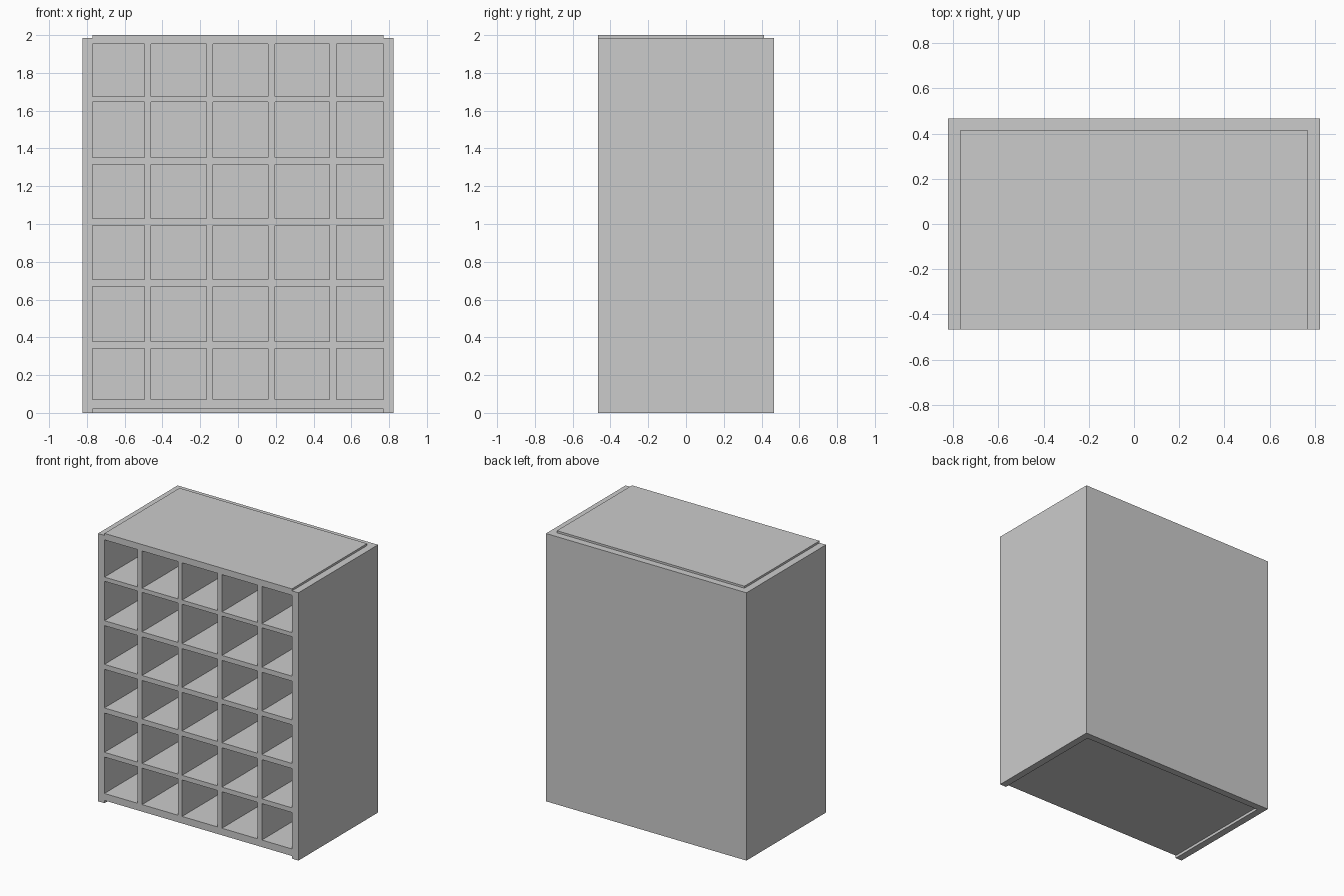
import bpy, bmesh

if "Cube" in bpy.data.objects:
    bpy.data.objects.remove(bpy.data.objects["Cube"])

FRONT, BACK = -0.466, 0.466     # overall depth
HALF_W, INNER_W = 0.822, 0.769  # outer and inner half widths
BACK_IN = 0.414                 # inner face of the back panel


def make_object(name, bm):
    bmesh.ops.recalc_face_normals(bm, faces=bm.faces)
    mesh = bpy.data.meshes.new(name)
    bm.to_mesh(mesh)
    bm.free()
    obj = bpy.data.objects.new(name, mesh)
    bpy.context.collection.objects.link(obj)
    return obj


def extrude_all(bm, vec):
    geom = bmesh.ops.extrude_face_region(bm, geom=bm.faces[:], use_keep_orig=True)
    verts = [g for g in geom["geom"] if isinstance(g, bmesh.types.BMVert)]
    bmesh.ops.translate(bm, verts=verts, vec=vec)


# Outer casing: U-shaped plan (two sides and the back), drawn up
bm = bmesh.new()
plan = [(-HALF_W, FRONT), (-INNER_W, FRONT), (-INNER_W, BACK_IN), (INNER_W, BACK_IN),
        (INNER_W, FRONT), (HALF_W, FRONT), (HALF_W, BACK), (-HALF_W, BACK)]
bm.faces.new([bm.verts.new((x, y, 0)) for x, y in plan])
extrude_all(bm, (0, 0, 1.985))
make_object("outer_casing", bm)

# Pigeonhole rack: top, bottom, shelves and dividers as one lattice run back
xs = [-INNER_W, -0.496, -0.460, -0.166, -0.132, 0.158, 0.195, 0.485, 0.522, INNER_W]
zs = [0.020, 0.072, 0.342, 0.377, 0.668, 0.706, 0.992, 1.029,
      1.316, 1.353, 1.645, 1.676, 1.952, 2.0]
bm = bmesh.new()
grid = [[bm.verts.new((x, FRONT, z)) for z in zs] for x in xs]
for i in range(len(xs) - 1):
    for j in range(len(zs) - 1):
        if i % 2 == 0 and j % 2 == 1:   # open compartment
            continue
        bm.faces.new((grid[i][j], grid[i + 1][j], grid[i + 1][j + 1], grid[i][j + 1]))
loose = [v for v in bm.verts if not v.link_faces]
bmesh.ops.delete(bm, geom=loose, context='VERTS')
extrude_all(bm, (0, BACK_IN - FRONT, 0))
make_object("pigeonhole_rack", bm)
